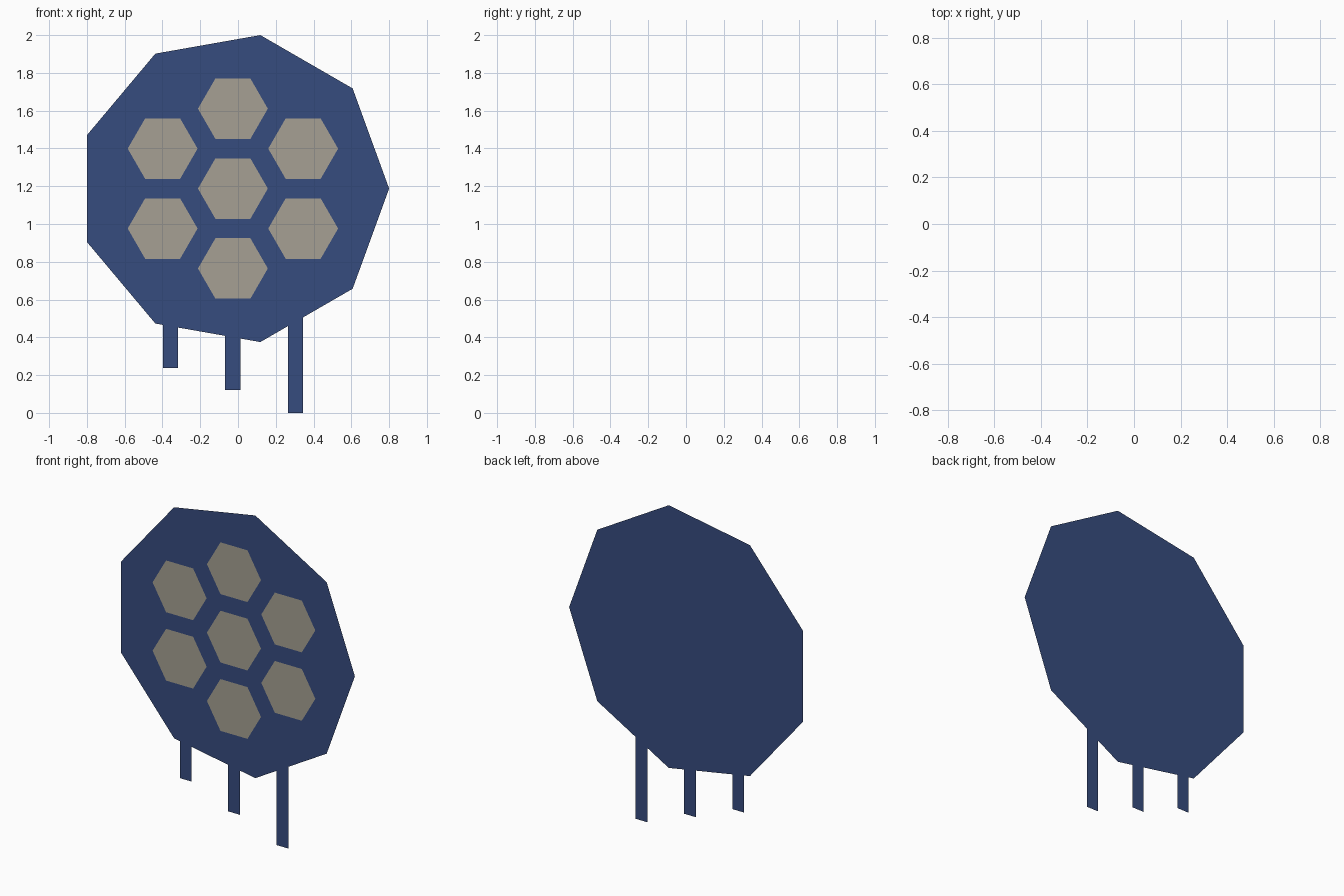
import bpy
from math import cos, sin, pi

if "Cube" in bpy.data.objects:
    bpy.data.objects.remove(bpy.data.objects["Cube"])


def material(name, rgb):
    m = bpy.data.materials.new(name)
    m.diffuse_color = (*rgb, 1.0)
    m.use_nodes = True
    m.node_tree.nodes["Principled BSDF"].inputs["Base Color"].default_value = m.diffuse_color
    return m


def sheet(name, outline, y, mat):
    """Flat single-face sheet facing -y; outline runs counter-clockwise in x, z."""
    mesh = bpy.data.meshes.new(name)
    mesh.from_pydata([(x, y, z) for x, z in outline], [], [range(len(outline))])
    mesh.materials.append(mat)
    obj = bpy.data.objects.new(name, mesh)
    bpy.context.collection.objects.link(obj)
    return obj


def polygon(cx, cz, radius, sides):
    return [(cx + radius * cos(2 * pi * i / sides),
             cz + radius * sin(2 * pi * i / sides)) for i in range(sides)]


blue = material("navy_blue", (0.037, 0.072, 0.212))
grey = material("warm_grey", (0.381, 0.352, 0.292))

CX, CZ = -0.025, 1.1875

# Nine-sided panel
sheet("panel", polygon(CX, CZ, 0.825, 9), 0.0, blue)

# Seven hexagonal plates: one in the centre, six around it
PITCH_X, PITCH_Z = 0.372, 0.423
centres = [(0, 0), (0, 1), (0, -1), (1, 0.5), (1, -0.5), (-1, 0.5), (-1, -0.5)]
for n, (i, k) in enumerate(centres):
    outline = polygon(CX - 0.002 + i * PITCH_X, CZ + k * PITCH_Z, 0.185, 6)
    sheet(f"hexagon_plate_{n + 1}", outline, -0.001, grey)

# Three legs of different length, tucked just under the panel edge
for name, x, bottom, top in (("left_leg", -0.358, 0.237, 0.48),
                             ("middle_leg", -0.028, 0.12, 0.42),
                             ("right_leg", 0.304, 0.0, 0.53)):
    w = 0.04
    sheet(name, [(x - w, bottom), (x + w, bottom), (x + w, top), (x - w, top)],
          0.0002, blue)
